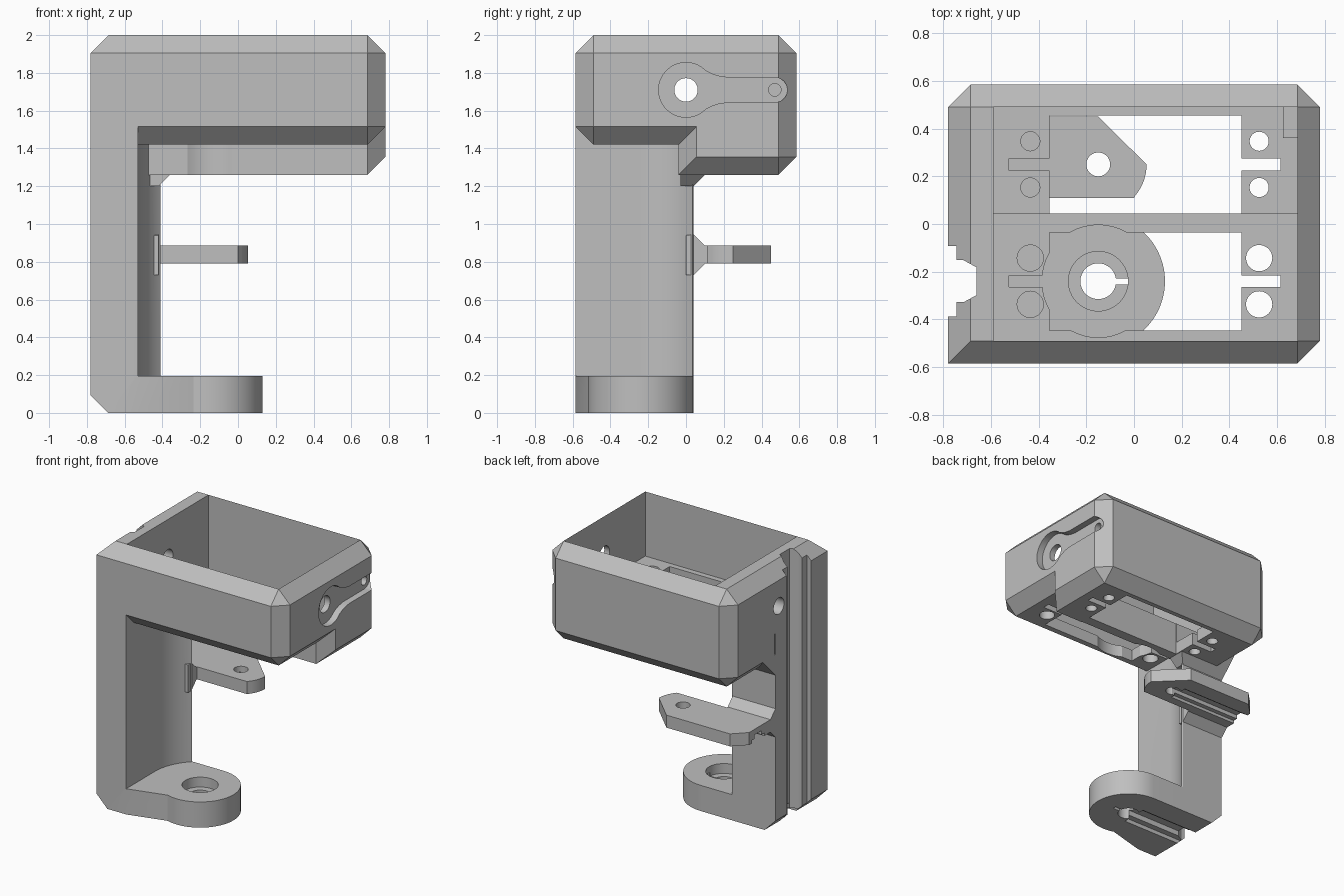
import bpy, bmesh, math
from mathutils import Vector

if "Cube" in bpy.data.objects:
    bpy.data.objects.remove(bpy.data.objects["Cube"])

C = 0.095  # chamfer size and wall thickness


def finish(name, bm):
    bmesh.ops.recalc_face_normals(bm, faces=bm.faces)
    me = bpy.data.meshes.new(name)
    bm.to_mesh(me)
    bm.free()
    ob = bpy.data.objects.new(name, me)
    bpy.context.collection.objects.link(ob)
    return ob


def hull(name, pts):
    bm = bmesh.new()
    for p in pts:
        bm.verts.new(p)
    res = bmesh.ops.convex_hull(bm, input=bm.verts[:])
    bmesh.ops.delete(bm, geom=[v for v in bm.verts if not v.link_faces], context='VERTS')
    bmesh.ops.dissolve_limit(bm, angle_limit=0.002, verts=bm.verts[:], edges=bm.edges[:])
    return finish(name, bm)


def prism(name, pts, axis, a, b):
    """Extrude a 2D outline along an axis from a to b."""
    def place(u, v, t):
        return {'x': (t, u, v), 'y': (u, t, v), 'z': (u, v, t)}[axis]
    bm = bmesh.new()
    lo = [bm.verts.new(place(u, v, a)) for u, v in pts]
    hi = [bm.verts.new(place(u, v, b)) for u, v in pts]
    bm.faces.new(lo)
    bm.faces.new(hi)
    for i in range(len(pts)):
        j = (i + 1) % len(pts)
        bm.faces.new((lo[i], lo[j], hi[j], hi[i]))
    return finish(name, bm)


def arc(cx, cy, r, d0, d1, n=24):
    return [(cx + r * math.cos(math.radians(d0 + (d1 - d0) * i / n)),
             cy + r * math.sin(math.radians(d0 + (d1 - d0) * i / n))) for i in range(n + 1)]


def cyl(name, u, v, r, axis, a, b):
    return prism(name, arc(u, v, r, 0, 360, 48)[:-1], axis, a, b)


def box(name, x0, x1, y0, y1, z0, z1):
    return prism(name, [(x0, y0), (x1, y0), (x1, y1), (x0, y1)], 'z', z0, z1)


def chamfer_points(x0, x1, y0, y1, z0, z1):
    pts = []
    for x, sx in ((x0, C), (x1, -C)):
        for y, sy in ((y0, C), (y1, -C)):
            for z, sz in ((z0, C), (z1, -C)):
                pts += [(x, y + sy, z + sz), (x + sx, y, z + sz), (x + sx, y + sy, z)]
    return pts


def combine(ob, tool, op):
    m = ob.modifiers.new(op, 'BOOLEAN')
    m.operation, m.solver, m.object = op, 'EXACT', tool
    bpy.context.view_layer.objects.active = ob
    bpy.ops.object.modifier_apply(modifier=m.name)
    bpy.data.objects.remove(tool, do_unlink=True)


def add(tool):
    combine(frame, tool, 'UNION')


def cut(tool):
    combine(frame, tool, 'DIFFERENCE')


# housing: deep rear block and shallower front block
frame = hull("servo_bracket", chamfer_points(-0.78, 0.78, -0.04, 0.585, 1.26, 2.0)
             + [(0.685, -0.04, 1.26), (-0.685, -0.04, 1.26)])
add(hull("front_block", chamfer_points(-0.78, 0.78, -0.585, 0.2, 1.42, 2.0)))
# square front left corner of the housing
add(hull("corner_block", [p for y in (0, 1) for p in (
    (-0.78, 0 if y else -0.585, 1.4), (-0.53, 0 if y else -0.585, 1.4),
    (-0.78, 0 if y else -0.585, 1.905), (-0.53, 0 if y else -0.585, 1.905),
    (-0.685, 0 if y else -0.49, 2.0), (-0.53, 0 if y else -0.49, 2.0))]))

# column with a concave inner face
add(prism("column", [(-0.78, -0.585), (-0.53, -0.585)]
          + arc(-0.15, -0.24, 0.38, 180, 133.5, 14)
          + [(-0.42, 0.04), (-0.78, 0.04)], 'z', 0, 1.55))

# rounded foot
add(prism("foot", [(-0.78, -0.585), (-0.53, -0.585)]
          + arc(-0.15, -0.24, 0.28, -108, 90, 40) + [(-0.78, 0.04)], 'z', 0, 0.195))

# side finger and its gusset
add(prism("finger", [(-0.78, 0.02), (-0.42, 0.02), (-0.42, 0.11), (0.0, 0.11)]
          + arc(-0.15, 0.25, 0.203, -40, 0, 8)
          + [(-0.15, 0.45), (-0.685, 0.45), (-0.78, 0.355)], 'z', 0.79, 0.885))
add(prism("finger_gusset", [(0.0, 0.94), (0.04, 0.945), (0.105, 0.88), (0.105, 0.795),
                            (0.04, 0.73), (0.0, 0.73)], 'x', -0.78, -0.42))
# flare where the column meets the housing
add(hull("column_flare", [(-0.78, -0.03, 1.2), (-0.42, -0.03, 1.2), (-0.42, 0.04, 1.2),
                          (-0.78, 0.04, 1.2), (-0.78, -0.03, 1.36), (-0.35, -0.03, 1.27),
                          (-0.35, 0.11, 1.27), (-0.69, 0.11, 1.27), (-0.78, 0.195, 1.355),
                          (-0.6, 0.195, 1.355), (-0.35, -0.03, 1.36), (-0.35, 0.11, 1.35)]))

# bevel on the lower left edge
cut(prism("foot_bevel", [(-0.9, -0.1), (-0.59, -0.1), (-0.9, 0.215)], 'y', -1, 1))

# cavities with a stepped floor
cut(box("rear_cavity", -0.59, 0.685, 0.045, 0.49, 1.355, 2.2))
cut(box("front_cavity", -0.59, 0.685, -0.49, 0.05, 1.51, 2.2))

# floor openings, screw holes and slots for each side
for yc, r in ((0.25, 0.04), (-0.24, 0.055)):
    cut(box("opening", -0.355, 0.45, yc - 0.207, yc + 0.205, 1.18, 1.7))
    for x in (-0.435, 0.525):
        for dy in (-0.097, 0.097):
            cut(cyl("screw_hole", x, yc + dy, r, 'z', 1.24, 1.7))
    cut(box("slot_left", -0.525, -0.34, yc - 0.025, yc + 0.025, 1.24, 1.7))
    cut(box("slot_right", 0.44, 0.615, yc - 0.025, yc + 0.025, 1.24, 1.7))
cut(cyl("horn_clearance", -0.15, -0.24, 0.236, 'z', 1.18, 1.7))

# lever recess in the right wall, with pivot holes through both walls
half = arc(0.472, 0, 0.065, 0, 90, 10) + [(0.22, 0.065), (0.17, 0.073), (0.135, 0.085)] \
    + arc(0, 0, 0.145, 44, 180, 20)
outline = half + [(u, -v) for u, v in reversed(half[1:-1])]
add(box("pin_boss", 0.625, 0.70, 0.36, 0.51, 1.62, 1.80))
cut(prism("lever_recess", [(u, v + 1.71) for u, v in outline], 'x', 0.73, 0.9))
cut(cyl("pivot_hole", 0, 1.71, 0.062, 'x', -0.9, 0.9))
cut(cyl("pin_hole", 0.47, 1.71, 0.033, 'x', 0.64, 0.9))

# stepped cable channel up the left side
side = [(-0.9, 0.148), (-0.745, 0.148), (-0.745, 0.088), (-0.715, 0.088), (-0.66, 0.058)]
cut(prism("cable_channel", [(x, -0.24 + d) for x, d in side]
          + [(x, -0.24 - d) for x, d in reversed(side)], 'z', -0.1, 2.1))

# cable grooves under the foot and the finger
for yc, z, s in ((-0.24, 0.0, 1.0), (0.25, 0.79, 0.75)):
    cut(box("wide_groove", -0.9, -0.2, yc - 0.1 * s, yc + 0.1 * s, z - 0.03, z + 0.03 * s))
    cut(box("deep_groove", -0.9, -0.14, yc - 0.055 * s, yc + 0.055 * s, z - 0.04, z + 0.07 * s))

# foot bore with keyway, finger bore
cut(cyl("foot_counterbore", -0.15, -0.24, 0.125, 'z', 0.12, 0.3))
cut(cyl("foot_bore", -0.15, -0.24, 0.075, 'z', -0.1, 0.3))
cut(box("foot_keyway", -0.13, -0.02, -0.253, -0.228, -0.1, 0.15))
cut(cyl("finger_bore", -0.15, 0.25, 0.05, 'z', 0.7, 1.0))

# plain grey plastic
mat = bpy.data.materials.new("grey plastic")
mat.diffuse_color = (0.52, 0.52, 0.52, 1)
mat.use_nodes = True
mat.node_tree.nodes["Principled BSDF"].inputs["Base Color"].default_value = mat.diffuse_color
frame.data.materials.clear()
frame.data.materials.append(mat)
for p in frame.data.polygons:
    p.material_index = 0
bpy.ops.object.select_all(action='DESELECT')
frame.select_set(True)
bpy.context.view_layer.objects.active = frame
bpy.ops.object.shade_smooth_by_angle(angle=math.radians(25))
